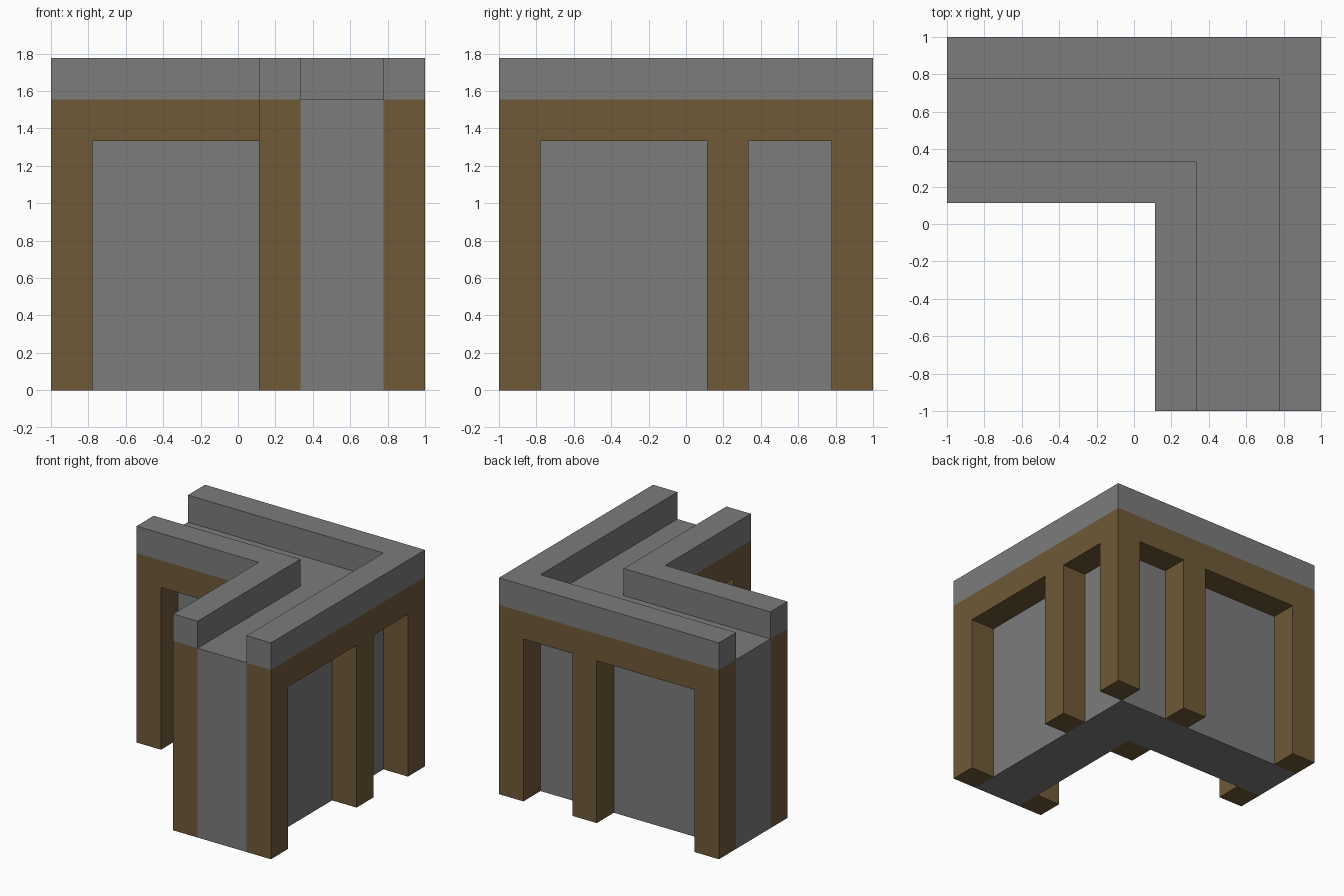
import bpy
import bmesh

cube = bpy.data.objects.get("Cube")
if cube:
    bpy.data.objects.remove(cube, do_unlink=True)

U = 1 / 9  # module of the whole design
BEAM_Z, WALK_Z, TOP_Z = 12 * U, 14 * U, 16 * U
INNER, CORE_IN, CORE_OUT, OUTER = U, 3 * U, 7 * U, 1.0
END = -1.0
POST = 2 * U


def material(name, color):
    mat = bpy.data.materials.new(name)
    mat.use_nodes = True
    mat.diffuse_color = (*color, 1)
    mat.node_tree.nodes["Principled BSDF"].inputs["Base Color"].default_value = (*color, 1)
    return mat


stone = material("grey stone", (0.20, 0.20, 0.20))
wood = material("brown wood", (0.16, 0.10, 0.04))


def prism(name, outline, z0, z1, mat):
    """Extrude a flat outline upward from z0 to z1."""
    bm = bmesh.new()
    base = bm.faces.new([bm.verts.new((x, y, z0)) for x, y in outline])
    top = bmesh.ops.extrude_face_region(bm, geom=[base], use_keep_orig=True)
    for v in top["geom"]:
        if isinstance(v, bmesh.types.BMVert):
            v.co.z = z1
    bmesh.ops.recalc_face_normals(bm, faces=bm.faces)
    mesh = bpy.data.meshes.new(name)
    bm.to_mesh(mesh)
    bm.free()
    mesh.materials.append(mat)
    obj = bpy.data.objects.new(name, mesh)
    bpy.context.collection.objects.link(obj)
    return obj


def corner_strip(name, lo, hi, z0, z1, mat):
    """L-shaped strip following both arms of the wall."""
    outline = [(END, hi), (END, lo), (lo, lo), (lo, END), (hi, END), (hi, hi)]
    return prism(name, outline, z0, z1, mat)


def post(name, x, y):
    outline = [(x, y), (x + POST, y), (x + POST, y + POST), (x, y + POST)]
    return prism(name, outline, 0, BEAM_Z, wood)


# Solid wall core, whose top is the walkway
corner_strip("wall_core", CORE_IN, CORE_OUT, 0, WALK_Z, stone)

# Timber beams and stone parapets on both sides of the walkway
for side, lo, hi in (("inner", INNER, CORE_IN), ("outer", CORE_OUT, OUTER)):
    corner_strip(side + "_beam", lo, hi, BEAM_Z, WALK_Z, wood)
    corner_strip(side + "_parapet", lo, hi, WALK_Z, TOP_Z, stone)
    post(side + "_corner_post", lo, lo)
    post(side + "_back_arm_end_post", END, lo)
    post(side + "_front_arm_end_post", lo, END)

# Middle posts on the long outer sides
post("outer_back_middle_post", INNER, CORE_OUT)
post("outer_right_middle_post", CORE_OUT, INNER)
